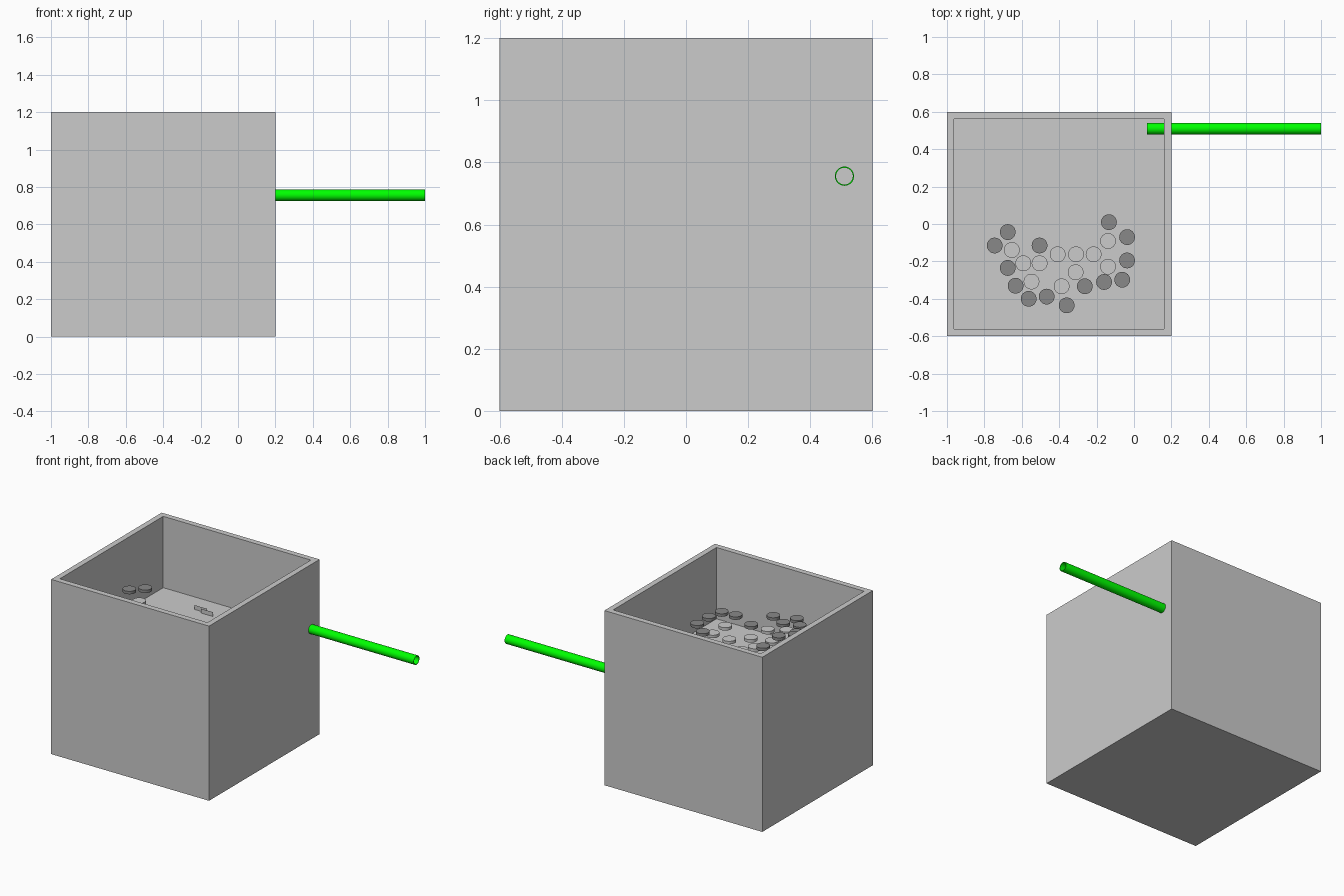
import bpy, bmesh, math
from mathutils import Matrix

if "Cube" in bpy.data.objects:
    bpy.data.objects.remove(bpy.data.objects["Cube"])


def finish(name, bm, mat=None):
    bmesh.ops.recalc_face_normals(bm, faces=bm.faces[:])
    me = bpy.data.meshes.new(name)
    bm.to_mesh(me)
    bm.free()
    ob = bpy.data.objects.new(name, me)
    bpy.context.collection.objects.link(ob)
    if mat:
        me.materials.append(mat)
    return ob


def material(name, color):
    m = bpy.data.materials.new(name)
    m.diffuse_color = color
    m.use_nodes = True
    m.node_tree.nodes["Principled BSDF"].inputs["Base Color"].default_value = m.diffuse_color
    return m


def smooth(ob):
    for o in bpy.context.selected_objects:
        o.select_set(False)
    bpy.context.view_layer.objects.active = ob
    ob.select_set(True)
    bpy.ops.object.shade_smooth_by_angle(angle=math.radians(35))


green = material("green", (0, 1, 0, 1))
dark = material("dark_grey", (0.25, 0.25, 0.25, 1))

# Tank: solid block with a recess pushed down from the rim
bm = bmesh.new()
bmesh.ops.create_cube(bm, size=1.2, matrix=Matrix.Translation((-0.4, 0, 0.6)))
top = max(bm.faces, key=lambda f: f.calc_center_median().z)
bmesh.ops.inset_region(bm, faces=[top], thickness=0.055)
pit = bmesh.ops.extrude_discrete_faces(bm, faces=[top])["faces"][0]
bmesh.ops.translate(bm, verts=pit.verts[:], vec=(0, 0, -0.49))
finish("tank", bm)

# Pipe passing through the right wall
bm = bmesh.new()
N = 32
profile = [(0.07, 0.031), (1.0, 0.031), (1.0, 0.027), (0.07, 0.027)]
rings = [[bm.verts.new((x, 0.51 + r * math.cos(2 * math.pi * i / N),
                        0.756 + r * math.sin(2 * math.pi * i / N)))
          for i in range(N)] for x, r in profile]
for k in range(4):
    a, b = rings[k], rings[(k + 1) % 4]
    for i in range(N):
        j = (i + 1) % N
        bm.faces.new((a[i], a[j], b[j], b[i]))
smooth(finish("pipe", bm, green))

# Discs floating at stepped heights: (x, y, level below the rim)
STEP, R, THICK = 0.048, 0.042, 0.02
dark_discs = [(-.675, -.043, 0), (-.745, -.115, 0), (-.505, -.115, 3),
              (-.675, -.235, 1), (-.633, -.33, 1), (-.563, -.40, 1),
              (-.467, -.388, 2), (-.36, -.435, 2), (-.263, -.333, 3),
              (-.16, -.31, 2), (-.063, -.298, 2), (-.037, -.195, 2),
              (-.037, -.07, 2), (-.134, .01, 2)]
light_discs = [(-.653, -.139, 1), (-.592, -.21, 2), (-.505, -.21, 3),
               (-.548, -.308, 2), (-.408, -.162, 4), (-.31, -.162, 5),
               (-.312, -.258, 4), (-.387, -.333, 3), (-.216, -.162, 4),
               (-.139, -.091, 3), (-.139, -.228, 3)]


def discs(name, items, mat=None):
    for n, (x, y, level) in enumerate(items):
        bm = bmesh.new()
        z = 1.02 - level * STEP - THICK / 2
        bmesh.ops.create_cone(bm, cap_ends=True, segments=32, radius1=R,
                              radius2=R, depth=THICK,
                              matrix=Matrix.Translation((x, y, z)))
        smooth(finish(f"{name}_{n + 1}", bm, mat))


discs("dark_disc", dark_discs, dark)
discs("light_disc", light_discs)

# Small upright plates standing on the recess floor
for n, (x, y) in enumerate([(-.592, .048), (-.57, .41), (-.51, .39)]):
    bm = bmesh.new()
    bm.faces.new([bm.verts.new((x + dx, y, z)) for dx, z in
                  ((-.046, .71), (.046, .71), (.046, .74), (-.046, .74))])
    finish(f"floor_plate_{n + 1}", bm)
